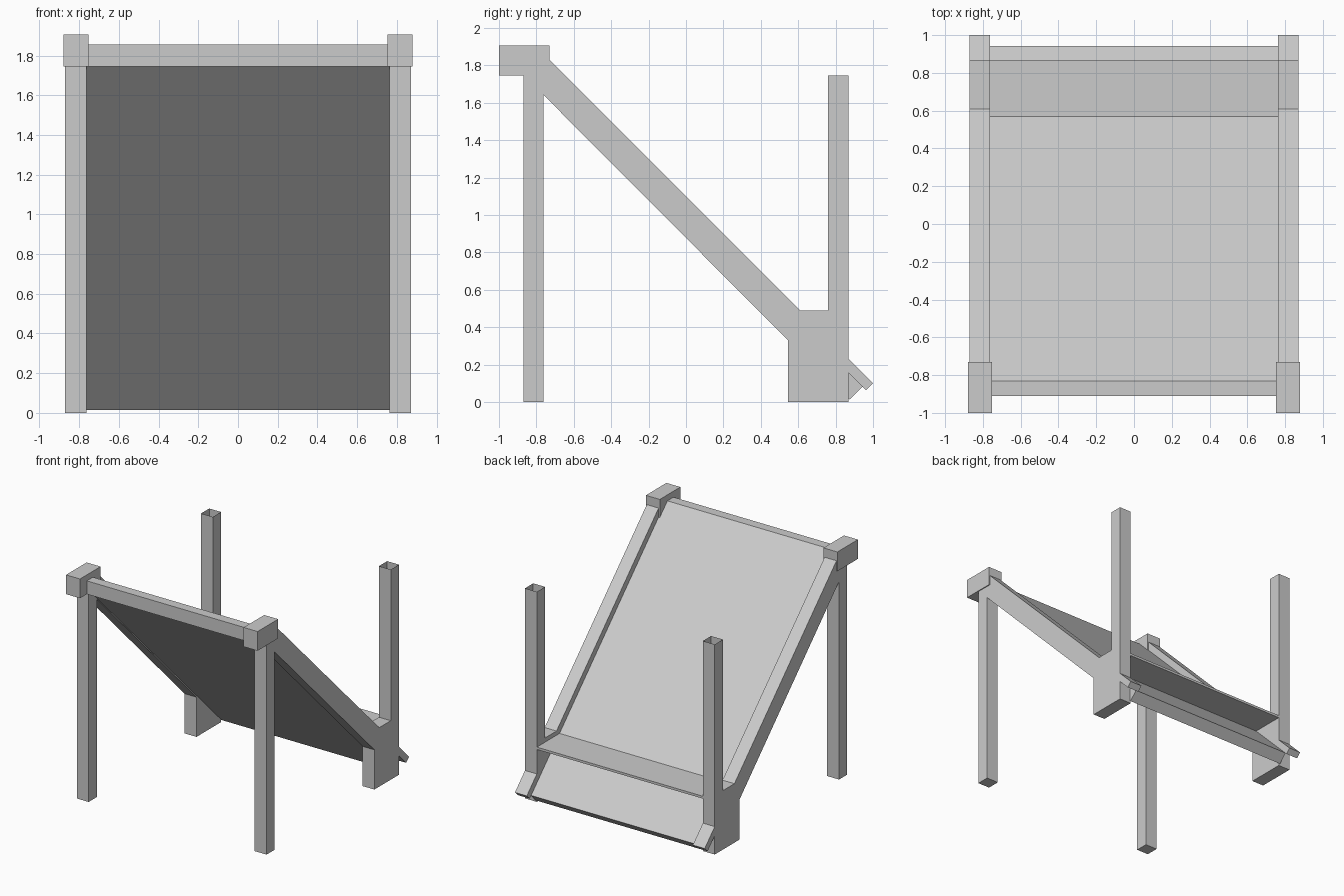
import bpy
import bmesh

cube = bpy.data.objects.get("Cube")
if cube:
    bpy.data.objects.remove(cube, do_unlink=True)

grey = bpy.data.materials.new("plain_grey")
grey.use_nodes = True
COLOUR = (0.6, 0.6, 0.6, 1)
grey.diffuse_color = COLOUR
grey.node_tree.nodes["Principled BSDF"].inputs["Base Color"].default_value = COLOUR


def extrude_profile(name, profile, x0, x1, open_top=False):
    """Extrude a (y, z) outline along x from x0 to x1."""
    bm = bmesh.new()
    face = bm.faces.new([bm.verts.new((x0, y, z)) for y, z in profile])
    out = bmesh.ops.extrude_face_region(bm, geom=[face])
    moved = [g for g in out["geom"] if isinstance(g, bmesh.types.BMVert)]
    bmesh.ops.translate(bm, verts=moved, vec=(x1 - x0, 0, 0))
    bmesh.ops.recalc_face_normals(bm, faces=bm.faces)
    if open_top:
        top = [f for f in bm.faces if f.normal.z > 0.9]
        bmesh.ops.delete(bm, geom=top, context="FACES_ONLY")
    mesh = bpy.data.meshes.new(name)
    bm.to_mesh(mesh)
    bm.free()
    mesh.materials.append(grey)
    obj = bpy.data.objects.new(name, mesh)
    bpy.context.collection.objects.link(obj)
    return obj


def box(y0, y1, z0, z1):
    return [(y0, z0), (y1, z0), (y1, z1), (y0, z1)]


INNER, OUTER = 0.763, 0.872

# Side frames: leg, cap, sloping rail, foot and open post
rail = [(-0.78, 1.88), (-0.86, 1.74), (0.55, 0.325), (0.80, 0.225),
        (0.962, 0.063), (1.0, 0.10)]
for side, sign in (("left", 1), ("right", -1)):
    a, b = sign * INNER, sign * OUTER
    extrude_profile(side + "_front_leg", box(-0.87, -0.763, 0, 1.745), a, b)
    extrude_profile(side + "_cap", box(-1.0, -0.73, 1.745, 1.905),
                    sign * 0.752, sign * 0.88)
    extrude_profile(side + "_rail", rail, a, b)
    extrude_profile(side + "_foot", box(0.545, 0.868, 0, 0.49), a, b)
    extrude_profile(side + "_back_post", box(0.76, 0.868, 0.49, 1.745),
                    a, b, open_top=True)

# Sloping panel with a squared upper lip
panel = [(-0.91, 1.745), (-0.91, 1.855), (-0.83, 1.855),
         (0.943, 0.082), (0.875, 0.014), (-0.856, 1.745)]
extrude_profile("sloping_panel", panel, -0.77, 0.77)

# Thin level shelf between the back posts
extrude_profile("shelf", box(0.57, 0.868, 0.435, 0.455), -0.77, 0.77)
